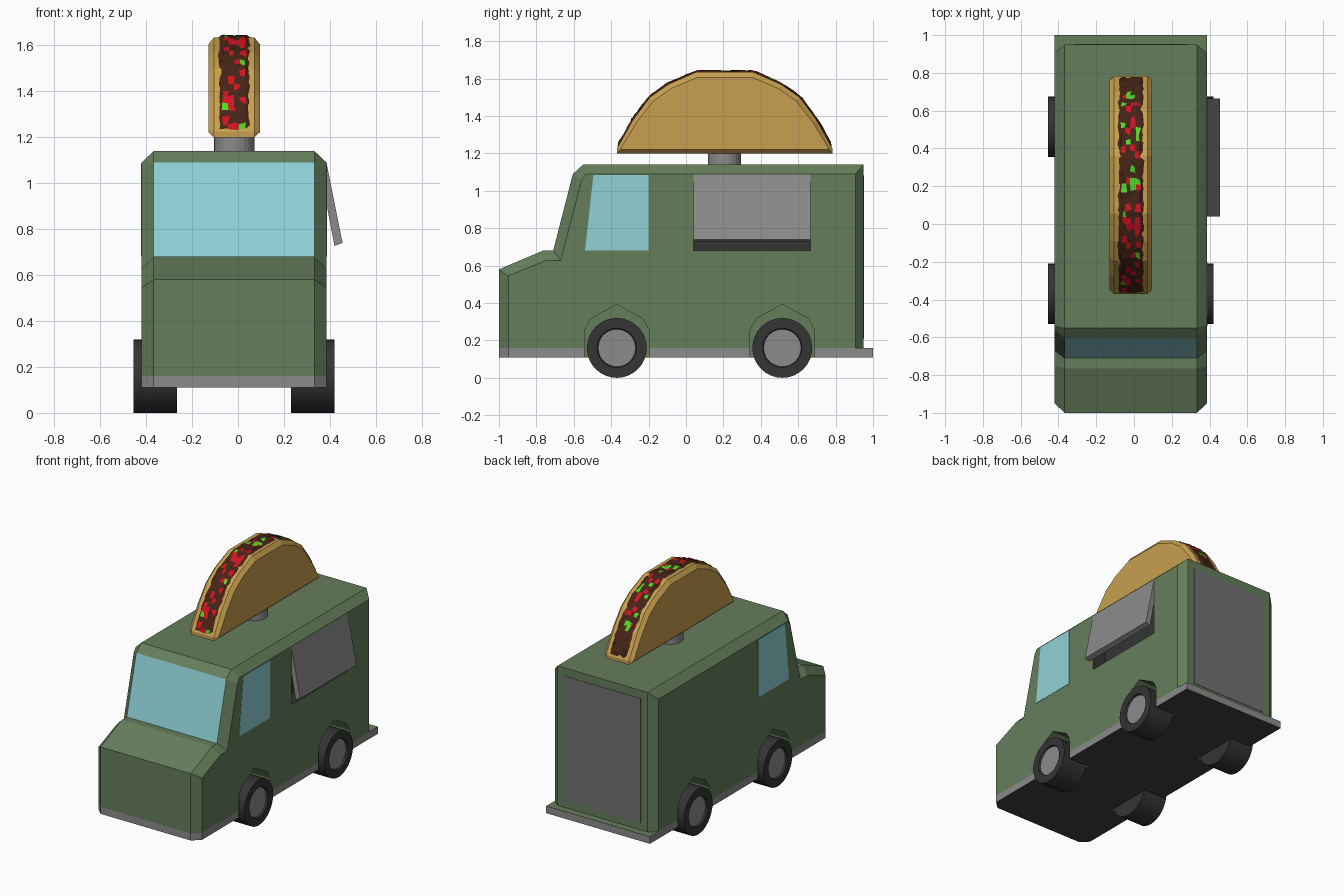
import bpy, bmesh, math, random

if "Cube" in bpy.data.objects:
    bpy.data.objects.remove(bpy.data.objects["Cube"])
random.seed(4)
CX = -0.017  # body centreline (the open awning makes the model asymmetric)


def mat(name, r, g, b):
    m = bpy.data.materials.new(name)
    m.diffuse_color = (r, g, b, 1)
    m.use_nodes = True
    m.node_tree.nodes["Principled BSDF"].inputs["Base Color"].default_value = m.diffuse_color
    return m


green = mat("green paint", .13, .21, .105)
glass = mat("glass", .28, .64, .68)
dark = mat("dark", .035, .035, .035)
under = mat("underside", .05, .05, .05)
grey = mat("grey trim", .26, .26, .26)
door_grey = mat("door grey", .17, .17, .17)
shell_mat = mat("tortilla", .58, .35, .08)
meat = mat("meat", .06, .018, .008)
red = mat("tomato", .68, .006, .015)
lettuce = mat("lettuce", .09, .68, .02)


def make(name, verts, faces, mats, idx=None, fix=True):
    me = bpy.data.meshes.new(name)
    me.from_pydata([(x + CX, y, z) for x, y, z in verts], [], faces)
    for m in mats:
        me.materials.append(m)
    if idx:
        me.polygons.foreach_set("material_index", idx)
    if fix:
        bm = bmesh.new()
        bm.from_mesh(me)
        bmesh.ops.recalc_face_normals(bm, faces=bm.faces)
        bm.to_mesh(me)
        bm.free()
    ob = bpy.data.objects.new(name, me)
    bpy.context.collection.objects.link(ob)
    return ob


def loft(name, rings, mats, special=None, caps=(0, 0)):
    """Skin closed rings; special maps (ring, edge) to a material slot."""
    n, special = len(rings[0]), special or {}
    verts = [p for r in rings for p in r]
    faces, idx = [], []
    for i in range(len(rings) - 1):
        for j in range(n):
            k = (j + 1) % n
            faces.append((i*n + j, i*n + k, (i+1)*n + k, (i+1)*n + j))
            idx.append(special.get((i, j), 0))
    faces += [tuple(range(n)), tuple(range(len(verts) - n, len(verts)))]
    return make(name, verts, faces, mats, idx + list(caps))


def side_ring(x, pts):
    return [(x, y, z) for y, z in pts]


def cut(target, cutter):
    mod = target.modifiers.new("cut", "BOOLEAN")
    mod.operation, mod.object, mod.solver = "DIFFERENCE", cutter, "EXACT"
    bpy.context.view_layer.objects.active = target
    bpy.ops.object.modifier_apply(modifier=mod.name)


# Van body: full profile in the middle, inset profile on the flanks
outer = [(-1, .16), (-1, .58), (-.765, .68), (-.71, .68), (-.605, 1.09),
         (-.55, 1.14), (.95, 1.14), (.95, .16)]
inner = [(-.95, .16), (-.95, .545), (-.75, .627), (-.67, .627), (-.557, 1.06),
         (-.535, 1.09), (.905, 1.09), (.905, .16)]
body_mats = [green, glass, dark]
body = loft("van_body", [side_ring(-.403, inner), side_ring(-.35, outer),
                         side_ring(.35, outer), side_ring(.403, inner)],
            body_mats, {(1, 3): 1})

# Skirt with rear bumper
plan = [(-.35, -1), (.35, -1), (.403, -.95), (.403, 1), (-.403, 1), (-.403, -.95)]
skirt = loft("skirt_and_bumper", [[(x, y, z) for x, y in plan] for z in (.11, .16)],
             [grey, under, green], caps=(1, 2))

# Wheel arches
WHEELS = (-.37, .515)
arch = [(-.172, .05), (-.172, .255), (-.14, .315), (0, .393),
        (.14, .315), (.172, .255), (.172, .05)]
for y0 in WHEELS:
    for s in (-1, 1):
        pts = [(y + y0, z) for y, z in arch]
        c = loft("arch_cutter", [side_ring(s*.243, pts), side_ring(s*.5, pts)], [green])
        cut(body, c)
        cut(skirt, c)
        bpy.data.objects.remove(c)

# Serving hatch opening and awning
hatch = [(.04, .68), (.665, .68), (.665, 1.085), (.04, 1.085)]
c = loft("hatch_cutter", [side_ring(.3, hatch), side_ring(.45, hatch)], body_mats,
         {(0, j): 2 for j in range(4)}, (2, 2))
cut(body, c)
bpy.data.objects.remove(c)
awning = [(.403, 1.087), (.472, .74), (.437, .727), (.37, 1.08)]
loft("awning", [[(x, y, z) for x, z in awning] for y in (.04, .665)], [grey])

# Side windows
pane = [(-.54, .68), (-.2, .68), (-.2, 1.085), (-.495, 1.085)]
for s, label in ((-1, "left"), (1, "right")):
    loft(label + "_window", [side_ring(s*.4, pane), side_ring(s*.405, pane)], [glass])

# Rear door
door = [(-.297, .21), (.297, .21), (.297, 1.083), (-.297, 1.083)]
loft("rear_door", [[(x, y, z) for x, z in door] for y in (.945, .953)], [door_grey])

# Wheels: lathed tyre with a slightly sunken hub
N = 32


def circle(x, r, y0, z0):
    return [(x, y0 + r*math.cos(2*math.pi*i/N), z0 + r*math.sin(2*math.pi*i/N))
            for i in range(N)]


for y0 in WHEELS:
    for s in (-1, 1):
        rings = [circle(s*x, r, y0, .16) for x, r in
                 ((.248, .16), (.438, .16), (.438, .105), (.425, .1))]
        w = loft("wheel", rings, [dark, grey], caps=(0, 1))
        bpy.ops.object.select_all(action="DESELECT")
        w.select_set(True)
        bpy.context.view_layer.objects.active = w
        bpy.ops.object.shade_smooth_by_angle(angle=math.radians(30))

# Roof sign post
loft("sign_post", [[(.088*math.cos(2*math.pi*i/24), .205 + .088*math.sin(2*math.pi*i/24), z)
                    for i in range(24)] for z in (1.135, 1.21)], [grey])


# Taco shell
def mirrored(half):
    return [(.207 - d, z) for d, z in half] + [(.207 + d, z) for d, z in reversed(half)]


rim = mirrored([(.577, 1.2), (.577, 1.225), (.49, 1.38), (.4, 1.5), (.3, 1.57), (.152, 1.635)])
face = mirrored([(.555, 1.222), (.553, 1.232), (.467, 1.372), (.38, 1.482), (.285, 1.548), (.15, 1.605)])
loft("taco_shell", [side_ring(-.112, face), side_ring(-.088, rim),
                    side_ring(.088, rim), side_ring(.112, face)], [shell_mat])

# Taco filling: ragged strip along the rim with scattered coloured bits
path = rim[1:-1]
lens = [math.dist(a, b) for a, b in zip(path, path[1:])]
U, V = 44, 6


def along(t):
    d = t * sum(lens)
    for (a, b), l in zip(zip(path, path[1:]), lens):
        if d <= l + 1e-6:
            break
        d -= l
    f = d / l
    ty, tz = (b[0] - a[0])/l, (b[1] - a[1])/l
    return a[0] + ty*f*l, a[1] + tz*f*l, -tz, ty


verts, faces, idx = [], [], []
for i in range(U + 1):
    y, z, ny, nz = along(i / U)
    for j in range(V + 1):
        edge = j in (0, V)
        h = -.004 if edge or i in (0, U) else random.uniform(.003, .012)
        x = -.073 + .146*j/V + random.uniform(-.006, .006)
        k = 0 if i in (0, U) else random.uniform(-.008, .008)
        verts.append((x, y + ny*h + nz*k, z + nz*h - ny*k))
for i in range(U):
    for j in range(V):
        a = i*(V + 1) + j
        faces.append((a, a + 1, a + V + 2, a + V + 1))
        idx.append(random.choices((0, 1, 2), (70, 18, 12))[0] if 0 < j < V - 1 else 0)
make("taco_filling", verts, faces, [meat, red, lettuce], idx, fix=False)
